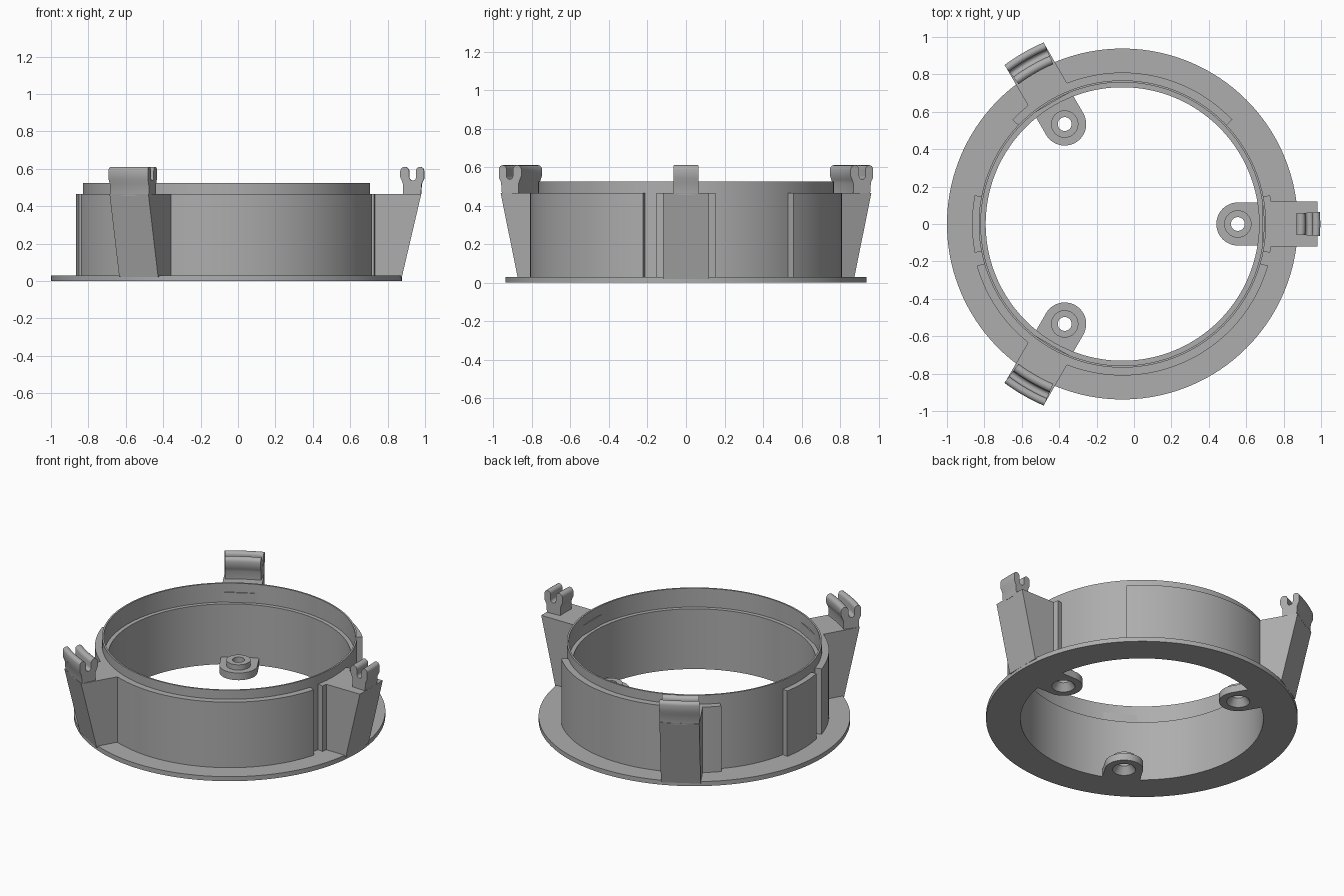
import bpy, bmesh, math
from math import radians, cos, sin, pi
from mathutils import Vector

cube = bpy.data.objects.get("Cube")
if cube:
    bpy.data.objects.remove(cube, do_unlink=True)

CENTER = Vector((-0.062, 0, 0))

grey = bpy.data.materials.new("plain_grey")
grey.use_nodes = True
COLOR = (0.42, 0.42, 0.42, 1)
grey.diffuse_color = COLOR
grey.node_tree.nodes["Principled BSDF"].inputs["Base Color"].default_value = COLOR


def finish(bm, name, angle=0, smooth=True):
    """Turn a bmesh into an object rotated about the ring axis."""
    bmesh.ops.recalc_face_normals(bm, faces=bm.faces)
    mesh = bpy.data.meshes.new(name)
    bm.to_mesh(mesh)
    bm.free()
    mesh.materials.append(grey)
    ob = bpy.data.objects.new(name, mesh)
    bpy.context.collection.objects.link(ob)
    ob.location = CENTER
    ob.rotation_euler.z = radians(angle)
    if smooth:
        bpy.ops.object.select_all(action='DESELECT')
        ob.select_set(True)
        bpy.context.view_layer.objects.active = ob
        bpy.ops.object.shade_smooth_by_angle(angle=radians(30))
    return ob


def sweep(name, profile, start=0, end=360, steps=128, angle=0, offset=0):
    """Sweep a closed (radius, z) profile about a vertical axis."""
    bm = bmesh.new()
    full = end - start == 360
    rings = []
    for i in range(steps if full else steps + 1):
        a = radians(start + (end - start) * i / steps)
        rings.append([bm.verts.new((offset + r * cos(a), r * sin(a), z)) for r, z in profile])
    n = len(profile)
    for i in range(steps):
        p, q = rings[i], rings[(i + 1) % len(rings)]
        for j in range(n):
            k = (j + 1) % n
            bm.faces.new((p[j], q[j], q[k], p[k]))
    if not full:
        bm.faces.new(rings[0])
        bm.faces.new(rings[-1])
    return finish(bm, name, angle)


def arc(cx, cz, r, a0, a1, n):
    return [(cx + r * cos(radians(a0 + (a1 - a0) * i / n)),
             cz + r * sin(radians(a0 + (a1 - a0) * i / n))) for i in range(n + 1)]


# Base flange and stepped ring wall
sweep("flanged_ring", [(0.731, 0), (0.938, 0), (0.938, 0.03), (0.768, 0.03), (0.768, 0.525),
                       (0.757, 0.525), (0.757, 0.4), (0.731, 0.4)], steps=160)

# Raised bands around the outside of the wall
for name, start, end, radius in (("front_band", 196, 344, 0.81), ("back_band", 43.5, 136.5, 0.81),
                                 ("left_block", -11, 11, 0.804), ("right_block", 169, 191, 0.804)):
    sweep(name, [(0.76, 0.02), (radius, 0.02), (radius, 0.465), (0.76, 0.465)],
          start, end, max(8, int((end - start) / 2.25)))

# Clip cross-section: two rounded prongs with a slot between
clip = ([(0.947, 0.455), (1.041, 0.455), (1.046, 0.52), (1.058, 0.545)]
        + arc(1.037, 0.589, 0.021, 0, 180, 8)
        + arc(0.9975, 0.555, 0.0185, 0, -180, 8)
        + arc(0.955, 0.586, 0.024, 0, 180, 8)
        + [(0.931, 0.555), (0.94, 0.535), (0.947, 0.515)])

for side, angle, spread in (("left", 0, 3.5), ("back", 120, 6.6), ("front", 240, 6.6)):
    # Tapered arm
    bm = bmesh.new()
    side_profile = [(0.75, 0.02), (0.938, 0.02), (1.042, 0.465), (0.75, 0.465)]
    face = bm.faces.new([bm.verts.new((r, -0.12, z)) for r, z in side_profile])
    moved = bmesh.ops.extrude_face_region(bm, geom=[face])["geom"]
    bmesh.ops.translate(bm, vec=(0, 0.24, 0), verts=[v for v in moved if isinstance(v, bmesh.types.BMVert)])
    finish(bm, side + "_arm", angle, smooth=False)

    # Clip on top of the arm
    sweep(side + "_clip", clip, -spread, spread, 8, angle)

    # Screw lug: rounded tongue with a round opening, built as a band of quads
    bm = bmesh.new()
    steps, loops = 48, []
    for i in range(steps):
        a = 2 * pi * i / steps
        c, s = cos(a), sin(a)
        if c < 1e-6:
            outer = (0.617 + 0.115 * c, 0.115 * s)
        else:
            reach = min(0.125 / c, 0.115 / max(abs(s), 1e-6))
            outer = (0.617 + reach * c, reach * s)
        inner = (0.617 + 0.072 * c, 0.072 * s)
        loops.append([bm.verts.new((x, y, z)) for (x, y), z in
                      ((inner, 0.0), (outer, 0.0), (outer, 0.048), (inner, 0.048))])
    for i in range(steps):
        p, q = loops[i], loops[(i + 1) % steps]
        for j in range(4):
            k = (j + 1) % 4
            bm.faces.new((p[j], q[j], q[k], p[k]))
    finish(bm, side + "_lug", angle)

    # Raised boss with countersunk hole
    sweep(side + "_boss", [(0.037, 0.045), (0.037, 0.083), (0.073, 0.083), (0.073, 0.0), (0.07, 0.0)],
          steps=40, angle=angle, offset=0.617)
